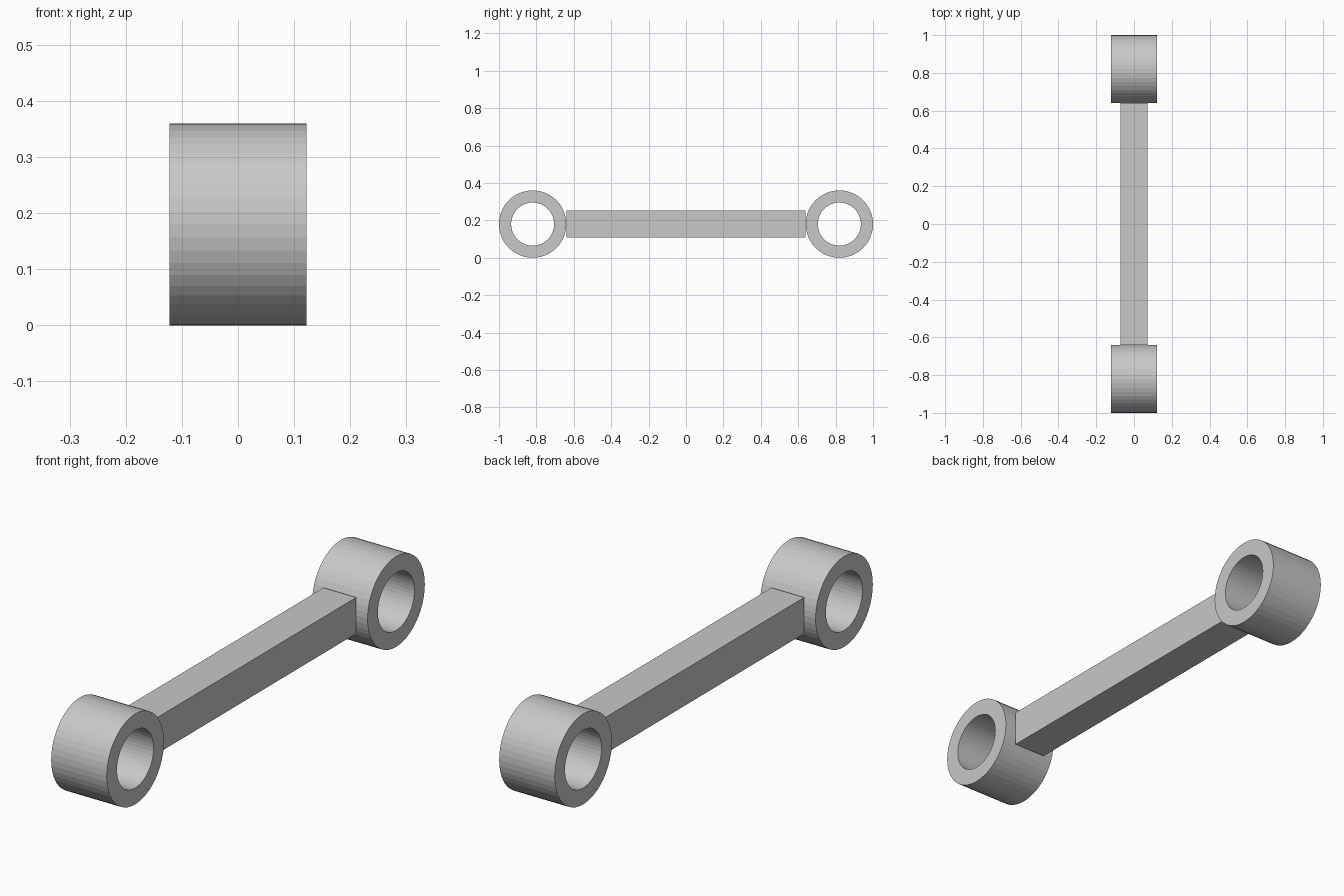
import bpy
import bmesh
from math import cos, sin, tau

cube = bpy.data.objects.get("Cube")
if cube:
    bpy.data.objects.remove(cube, do_unlink=True)

SIDES = 48
OUTER, INNER = 0.18, 0.115
RING_HALF_WIDTH = 0.122
RING_Y = 1 - OUTER
BAR_HALF = 0.072

grey = bpy.data.materials.new("plain grey")
grey.use_nodes = True
colour = (0.58, 0.58, 0.58, 1)
grey.diffuse_color = colour
grey.node_tree.nodes["Principled BSDF"].inputs["Base Color"].default_value = colour


def finish(name, bm, location):
    bmesh.ops.recalc_face_normals(bm, faces=bm.faces)
    mesh = bpy.data.meshes.new(name)
    bm.to_mesh(mesh)
    bm.free()
    mesh.materials.append(grey)
    obj = bpy.data.objects.new(name, mesh)
    obj.location = location
    bpy.context.collection.objects.link(obj)


def ring(name, y):
    """Faceted tube lying along x: a rectangular section swept round."""
    bm = bmesh.new()
    w = RING_HALF_WIDTH
    section = [(-w, OUTER), (w, OUTER), (w, INNER), (-w, INNER)]
    loops = []
    for i in range(SIDES):
        a = tau * i / SIDES
        loops.append([bm.verts.new((x, r * cos(a), r * sin(a))) for x, r in section])
    for i, here in enumerate(loops):
        after = loops[(i + 1) % SIDES]
        for j in range(4):
            k = (j + 1) % 4
            bm.faces.new((here[j], here[k], after[k], after[j]))
    finish(name, bm, (0, y, OUTER))


# End rings
ring("front_ring", -RING_Y)
ring("back_ring", RING_Y)

# Square bar that meets the rings at their tangent lines
bm = bmesh.new()
bmesh.ops.create_cube(bm, size=2)
bmesh.ops.scale(bm, vec=(BAR_HALF, RING_Y - OUTER, BAR_HALF), verts=bm.verts)
finish("connecting_bar", bm, (0, 0, OUTER))
